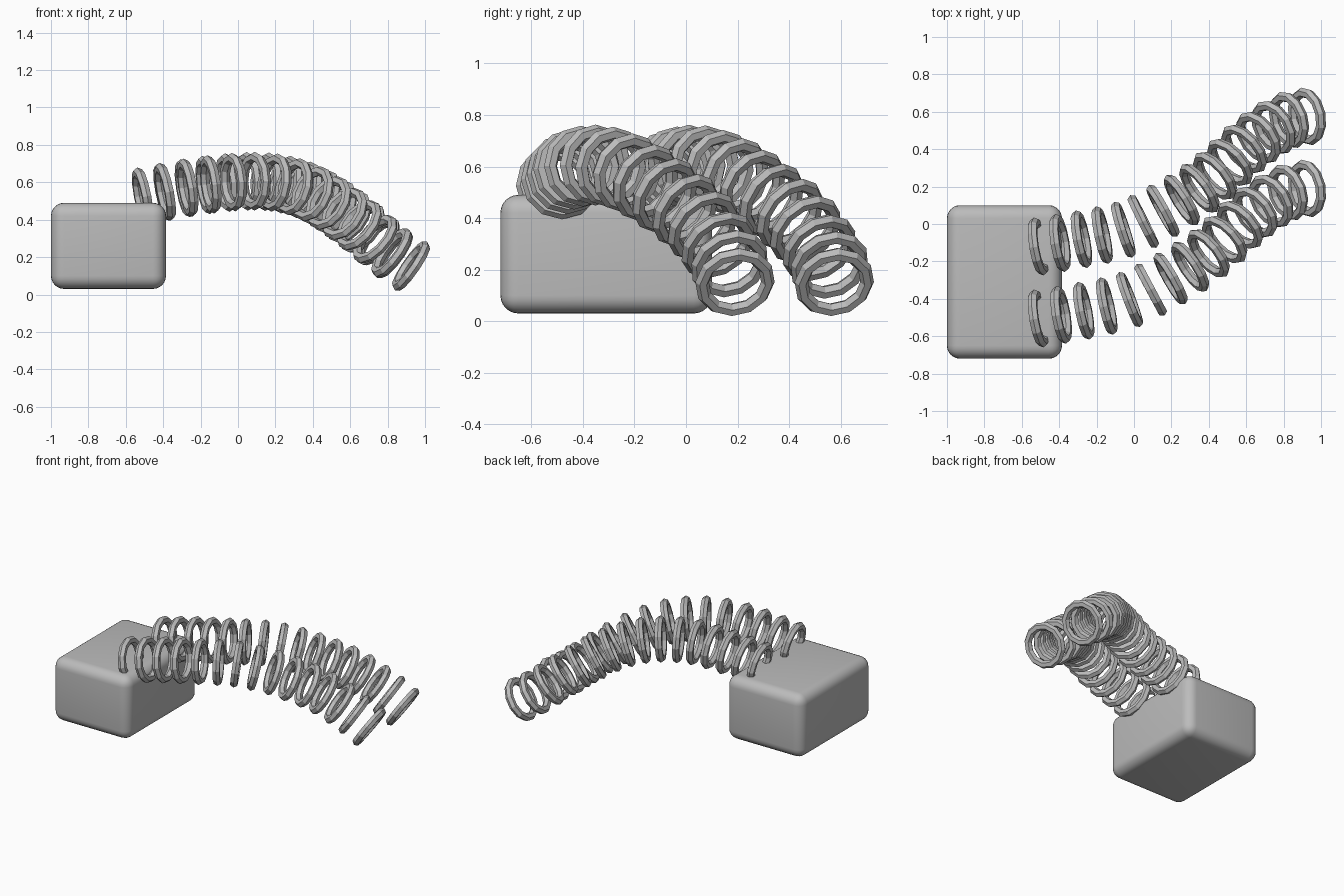
import bpy
import math
from mathutils import Vector
from mathutils.geometry import interpolate_bezier

default = bpy.data.objects.get("Cube")
if default:
    bpy.data.objects.remove(default, do_unlink=True)

# Single grey material
grey = bpy.data.materials.new("plain grey")
grey.use_nodes = True
colour = (0.5, 0.5, 0.5, 1)
grey.diffuse_color = colour
grey.node_tree.nodes["Principled BSDF"].inputs["Base Color"].default_value = colour

# Rounded block
low, high = Vector((-1, -0.72, 0.03)), Vector((-0.385, 0.10, 0.49))
bpy.ops.mesh.primitive_cube_add(size=1, location=(low + high) / 2)
block = bpy.context.object
block.name = "rounded_block"
block.scale = high - low
bpy.ops.object.transform_apply(location=False, rotation=False, scale=True)
bevel = block.modifiers.new("rounding", "BEVEL")
bevel.width = 0.07
bevel.segments = 6
bpy.ops.object.modifier_apply(modifier=bevel.name)
bpy.ops.object.shade_smooth_by_angle()
block.data.materials.append(grey)

# Arched path that the rings follow
KEYS = [Vector(p) for p in (
    (-0.51, -0.12, 0.525), (-0.275, -0.08, 0.57), (-0.04, -0.025, 0.60),
    (0.155, 0.07, 0.603), (0.32, 0.17, 0.57), (0.46, 0.28, 0.505),
    (0.63, 0.435, 0.385), (0.80, 0.545, 0.24), (0.925, 0.575, 0.152))]


def smooth_path(keys):
    ends = [keys[0] * 2 - keys[1]] + keys + [keys[-1] * 2 - keys[-2]]
    path = []
    for a, b, c, d in zip(ends, ends[1:], ends[2:], ends[3:]):
        path += interpolate_bezier(b, b + (c - a) / 6, c - (d - b) / 6, c, 40)[:-1]
    return path + [keys[-1]]


def even_stations(path, count):
    """Points and tangents at equal distances along the path."""
    lengths = [0]
    for a, b in zip(path, path[1:]):
        lengths.append(lengths[-1] + (b - a).length)
    for i in range(count):
        goal = lengths[-1] * i / (count - 1)
        j = min(range(len(path)), key=lambda k: abs(lengths[k] - goal))
        ahead, behind = min(j + 6, len(path) - 1), max(j - 6, 0)
        yield path[j], path[ahead] - path[behind]


# Two rows of faceted rings
path = smooth_path(KEYS)
for row, count, shift in (("back", 16, 0), ("front", 15, -0.385)):
    for i, (point, tangent) in enumerate(even_stations(path, count)):
        bpy.ops.mesh.primitive_torus_add(
            major_segments=12, minor_segments=6,
            major_radius=0.13, minor_radius=0.027,
            location=point + Vector((0, shift, 0)),
            rotation=tangent.to_track_quat("Z", "Y").to_euler())
        ring = bpy.context.object
        ring.name = f"{row}_ring_{i + 1}"
        ring.data.materials.append(grey)
        bpy.ops.object.shade_flat()
